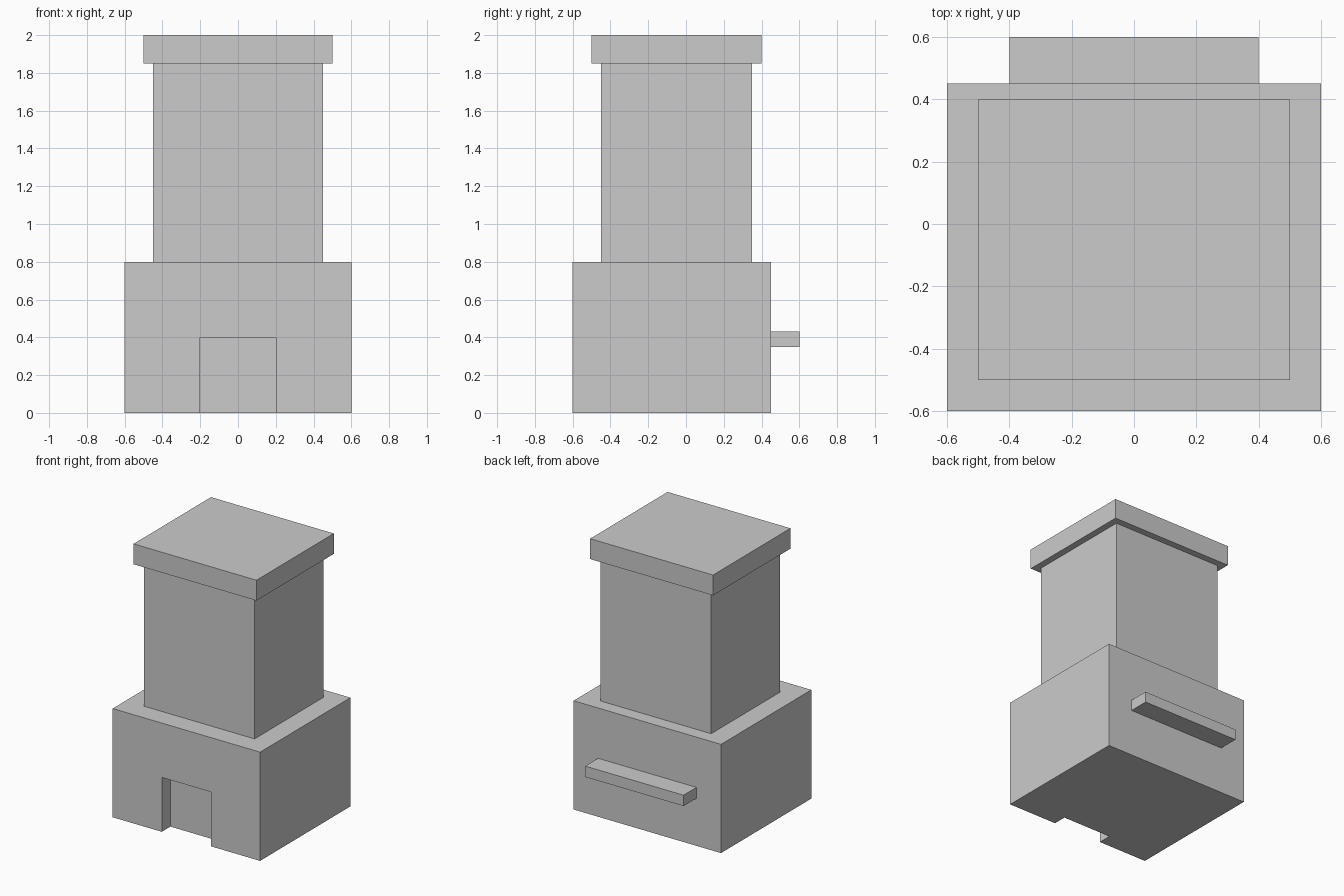
import bpy

if "Cube" in bpy.data.objects:
    bpy.data.objects.remove(bpy.data.objects["Cube"])


def box(name, x, y, z):
    """Axis-aligned box from (min, max) ranges, with flat faces."""
    ranges = (x, y, z)
    bpy.ops.mesh.primitive_cube_add(size=1, location=[(a + b) / 2 for a, b in ranges])
    obj = bpy.context.object
    obj.name = name
    obj.scale = [b - a for a, b in ranges]
    bpy.ops.object.transform_apply(location=False, rotation=False, scale=True)
    return obj


# Wide hearth base
base = box("hearth_base", (-0.6, 0.6), (-0.6, 0.45), (0, 0.8))

# Shallow firebox opening, cut from the front and open at the floor
cutter = box("firebox_cutter", (-0.2, 0.2), (-0.7, -0.5), (-0.1, 0.4))
cutter.hide_render = True
cutter.display_type = 'WIRE'
cut = base.modifiers.new("firebox_opening", 'BOOLEAN')
cut.operation = 'DIFFERENCE'
cut.solver = 'EXACT'
cut.object = cutter

# Apply the cut, then discard the cutter
bpy.ops.object.select_all(action='DESELECT')
bpy.context.view_layer.objects.active = base
base.select_set(True)
bpy.ops.object.modifier_apply(modifier=cut.name)
bpy.data.objects.remove(cutter)

# Chimney shaft and overhanging cap
box("chimney_shaft", (-0.45, 0.45), (-0.45, 0.35), (0.8, 1.85))
box("chimney_cap", (-0.5, 0.5), (-0.5, 0.4), (1.85, 2.0))

# Ledge on the back
box("back_shelf", (-0.4, 0.4), (0.45, 0.6), (0.35, 0.43))
